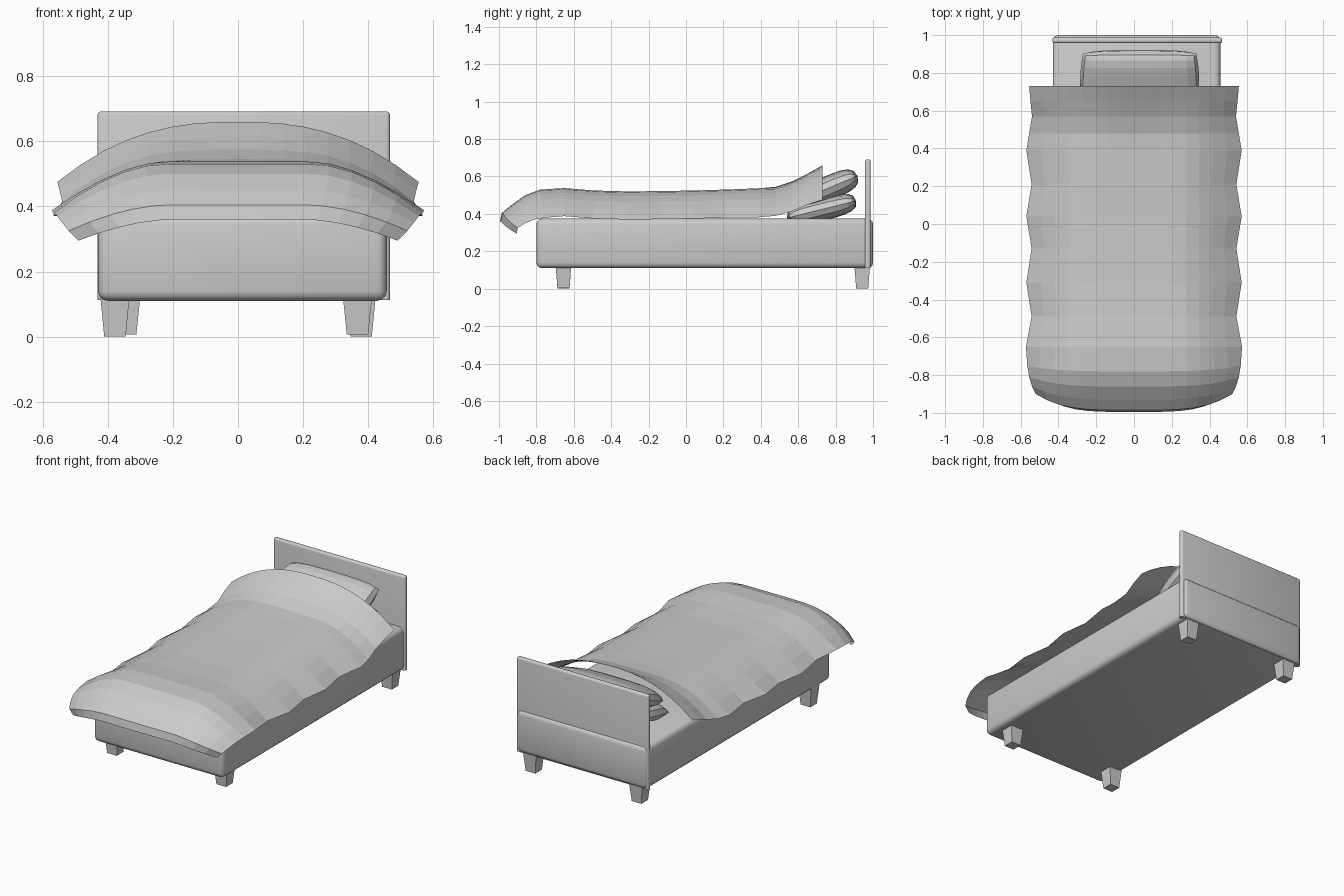
import bpy
import bmesh
import math
from mathutils import Matrix, Vector

cube = bpy.data.objects.get("Cube")
if cube:
    bpy.data.objects.remove(cube, do_unlink=True)

# One plain grey for the whole bed
GREY = (0.6, 0.6, 0.6, 1.0)
grey = bpy.data.materials.new("plain_grey")
grey.use_nodes = True
grey.diffuse_color = GREY
grey.node_tree.nodes["Principled BSDF"].inputs["Base Color"].default_value = GREY


def add_object(name, bm):
    bmesh.ops.recalc_face_normals(bm, faces=bm.faces)
    mesh = bpy.data.meshes.new(name)
    bm.to_mesh(mesh)
    bm.free()
    mesh.materials.append(grey)
    obj = bpy.data.objects.new(name, mesh)
    bpy.context.collection.objects.link(obj)
    return obj


def smooth(obj):
    bpy.ops.object.select_all(action='DESELECT')
    obj.select_set(True)
    bpy.context.view_layer.objects.active = obj
    bpy.ops.object.shade_smooth_by_angle(angle=math.radians(35))


def box(lo, hi):
    bm = bmesh.new()
    bmesh.ops.create_cube(bm, size=1)
    lo, hi = Vector(lo), Vector(hi)
    for v in bm.verts:
        v.co = Vector(lo[i] + (v.co[i] + 0.5) * (hi[i] - lo[i]) for i in range(3))
    return bm


def rounded_box(name, lo, hi, radius, keep_bottom_sharp=False):
    bm = box(lo, hi)
    edges = [e for e in bm.edges
             if not (keep_bottom_sharp and all(v.co.z < lo[2] + 0.01 for v in e.verts))]
    bmesh.ops.bevel(bm, geom=edges, offset=radius, segments=3, profile=0.5,
                    affect='EDGES')
    smooth(add_object(name, bm))


def surface(bm, point, us, vs):
    """Quad sheet from a point function over two parameter lists."""
    rows = [[bm.verts.new(point(u, v)) for u in us] for v in vs]
    for a, b in zip(rows, rows[1:]):
        for i in range(len(us) - 1):
            bm.faces.new((a[i], a[i + 1], b[i + 1], b[i]))


# Base and headboard
rounded_box("bed_base", (-0.43, -0.8, 0.11), (0.457, 1.0, 0.375), 0.03)
rounded_box("headboard", (-0.432, 0.957, 0.112), (0.467, 0.987, 0.692), 0.012, True)


# Tapered legs
def leg(name, x, y, foot):
    bm = box((x - 0.045, y - 0.042, foot), (x + 0.045, y + 0.042, 0.125))
    for v in bm.verts:
        if v.co.z < 0.06:
            v.co.x = x + (v.co.x - x) * 0.73
            v.co.y = y + (v.co.y - y) * 0.76
    add_object(name, bm)


leg("front_right_leg", -0.378, -0.655, 0.0)
leg("front_left_leg", 0.367, -0.655, 0.007)
leg("back_right_leg", -0.345, 0.942, 0.007)
leg("back_left_leg", 0.378, 0.942, 0.0)


# Pillows, closed from a top and a bottom sheet
def pillow(name, centre, size, tilt):
    steps = [math.sin(math.pi / 2 * (i / 5 - 1)) for i in range(11)]
    bm = bmesh.new()
    for side in (1, -1):
        def point(u, v):
            puff = max(0, (1 - u ** 4) * (1 - v ** 4)) ** 0.4
            return (size[0] * u * (1 - 0.05 * v ** 2),
                    size[1] * v * (1 - 0.08 * u ** 4), side * size[2] * puff)
        surface(bm, point, steps, steps)
    bmesh.ops.remove_doubles(bm, verts=bm.verts, dist=0.0005)
    turn = Matrix.Translation(centre) @ Matrix.Rotation(math.radians(tilt), 4, 'X')
    bmesh.ops.transform(bm, matrix=turn, verts=bm.verts)
    add_object(name, bm)


pillow("lower_pillow", (0.03, 0.725, 0.424), (0.315, 0.19, 0.06), 14)
pillow("upper_pillow", (0.03, 0.755, 0.535), (0.315, 0.175, 0.065), 23)

# Blanket rows: y, centre height, half width, side drop, corner setback
ROWS = [
    (-0.995, 0.36, 0.49, 0.065, 0.09), (-0.985, 0.405, 0.52, 0.08, 0.085),
    (-0.93, 0.45, 0.54, 0.10, 0.07), (-0.86, 0.50, 0.555, 0.13, 0.05),
    (-0.78, 0.53, 0.565, 0.15, 0.03), (-0.65, 0.538, 0.572, 0.15, 0),
    (-0.49, 0.525, 0.542, 0.15, 0), (-0.31, 0.52, 0.57, 0.15, 0),
    (-0.13, 0.522, 0.542, 0.15, 0), (0.04, 0.525, 0.57, 0.15, 0),
    (0.21, 0.53, 0.542, 0.15, 0), (0.39, 0.537, 0.57, 0.155, 0),
    (0.48, 0.545, 0.555, 0.155, 0), (0.57, 0.575, 0.54, 0.16, 0),
    (0.65, 0.615, 0.548, 0.165, 0), (0.73, 0.66, 0.555, 0.185, 0),
]


def blanket_point(u, row):
    y, top, width, drop, setback = row
    a = abs(u)
    flat = max(0, (a - 0.4) / 0.6) ** 1.8
    arch = a ** 2.5
    lift = min(1, max(0, (y - 0.4) / 0.3))
    edge = 0.55 + (width - 0.55) * a ** 3
    if y < -0.7:
        edge = width
    return (u * edge, y + setback * a ** 4,
            top - drop * (flat + (arch - flat) * lift))


bm = bmesh.new()
surface(bm, blanket_point, [i / 8 - 1 for i in range(17)], ROWS)
add_object("blanket", bm)
